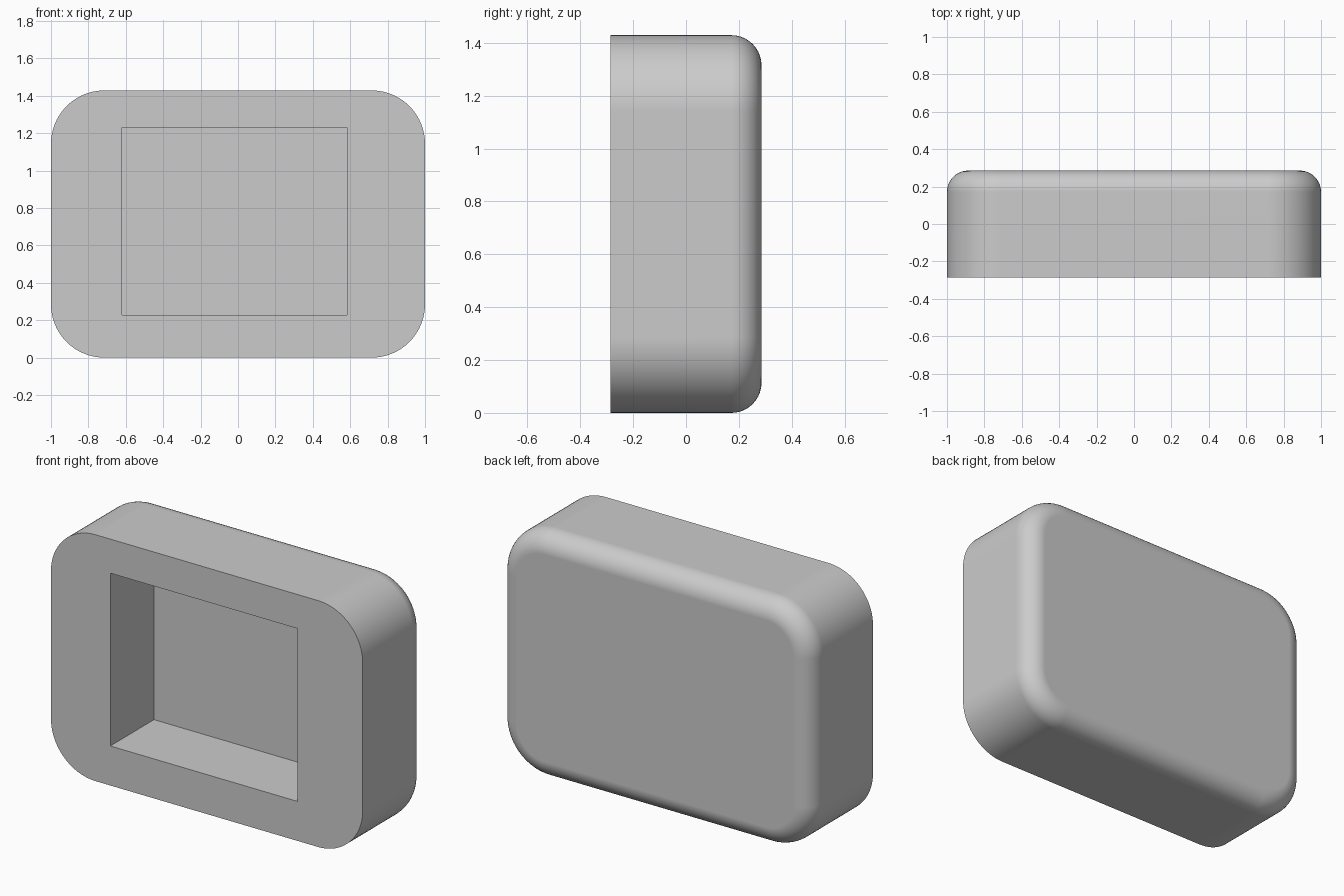
import bpy, bmesh
from math import sin, cos, pi

cube = bpy.data.objects.get("Cube")
if cube:
    bpy.data.objects.remove(cube, do_unlink=True)

HALF_W, HEIGHT, HALF_D = 1.0, 1.4286, 0.2857
CORNER, FILLET = 0.2857, 0.114
CORNER_STEPS, FILLET_STEPS = 20, 10

grey = bpy.data.materials.new("plain grey")
grey.use_nodes = True
colour = (0.6, 0.6, 0.6, 1)
grey.diffuse_color = colour
grey.node_tree.nodes["Principled BSDF"].inputs["Base Color"].default_value = colour


def rounded_ring(bm, y, inset):
    """Rounded rectangle in the xz plane, shrunk evenly by inset."""
    cx, cz, r = HALF_W - CORNER, HEIGHT / 2 - CORNER, CORNER - inset
    ring = []
    for quarter, (sx, sz) in enumerate([(1, 1), (-1, 1), (-1, -1), (1, -1)]):
        for i in range(CORNER_STEPS + 1):
            a = (quarter + i / CORNER_STEPS) * pi / 2
            ring.append(bm.verts.new((sx * cx + r * cos(a), y, HEIGHT / 2 + sz * cz + r * sin(a))))
    return ring


def make_object(name, bm):
    bmesh.ops.recalc_face_normals(bm, faces=bm.faces)
    mesh = bpy.data.meshes.new(name)
    bm.to_mesh(mesh)
    bm.free()
    obj = bpy.data.objects.new(name, mesh)
    bpy.context.collection.objects.link(obj)
    mesh.materials.append(grey)
    return obj


# Housing: straight walls, sharp front rim, filleted back rim
bm = bmesh.new()
rings = [rounded_ring(bm, -HALF_D, 0)]
for i in range(FILLET_STEPS + 1):
    a = i / FILLET_STEPS * pi / 2
    rings.append(rounded_ring(bm, HALF_D - FILLET + FILLET * sin(a), FILLET * (1 - cos(a))))
for r0, r1 in zip(rings, rings[1:]):
    for i in range(len(r0)):
        j = (i + 1) % len(r0)
        bm.faces.new((r0[i], r0[j], r1[j], r1[i]))
bm.faces.new(rings[0])
bm.faces.new(rings[-1])
housing = make_object("housing", bm)

# Rectangular pocket cut into the front, slightly off centre
x0, x1, z0, z1, depth = -0.619, 0.583, 0.229, 1.231, 0.4
bm = bmesh.new()
bmesh.ops.create_cube(bm, size=1)
front, floor = -HALF_D - 0.1, -HALF_D + depth
bmesh.ops.scale(bm, vec=(x1 - x0, floor - front, z1 - z0), verts=bm.verts)
bmesh.ops.translate(bm, vec=((x0 + x1) / 2, (front + floor) / 2, (z0 + z1) / 2), verts=bm.verts)
cutter = make_object("pocket_cutter", bm)
cutter.hide_render = True

cut = housing.modifiers.new("pocket", "BOOLEAN")
cut.operation = "DIFFERENCE"
cut.solver = "EXACT"
cut.object = cutter
bpy.ops.object.select_all(action="DESELECT")
bpy.context.view_layer.objects.active = housing
housing.select_set(True)
bpy.ops.object.modifier_apply(modifier=cut.name)
bpy.data.objects.remove(cutter, do_unlink=True)

# Smooth curves, crisp rims, flat large faces
bpy.ops.object.shade_smooth_by_angle(angle=pi / 6)
normals = housing.modifiers.new("flat faces", "WEIGHTED_NORMAL")
normals.keep_sharp = True
